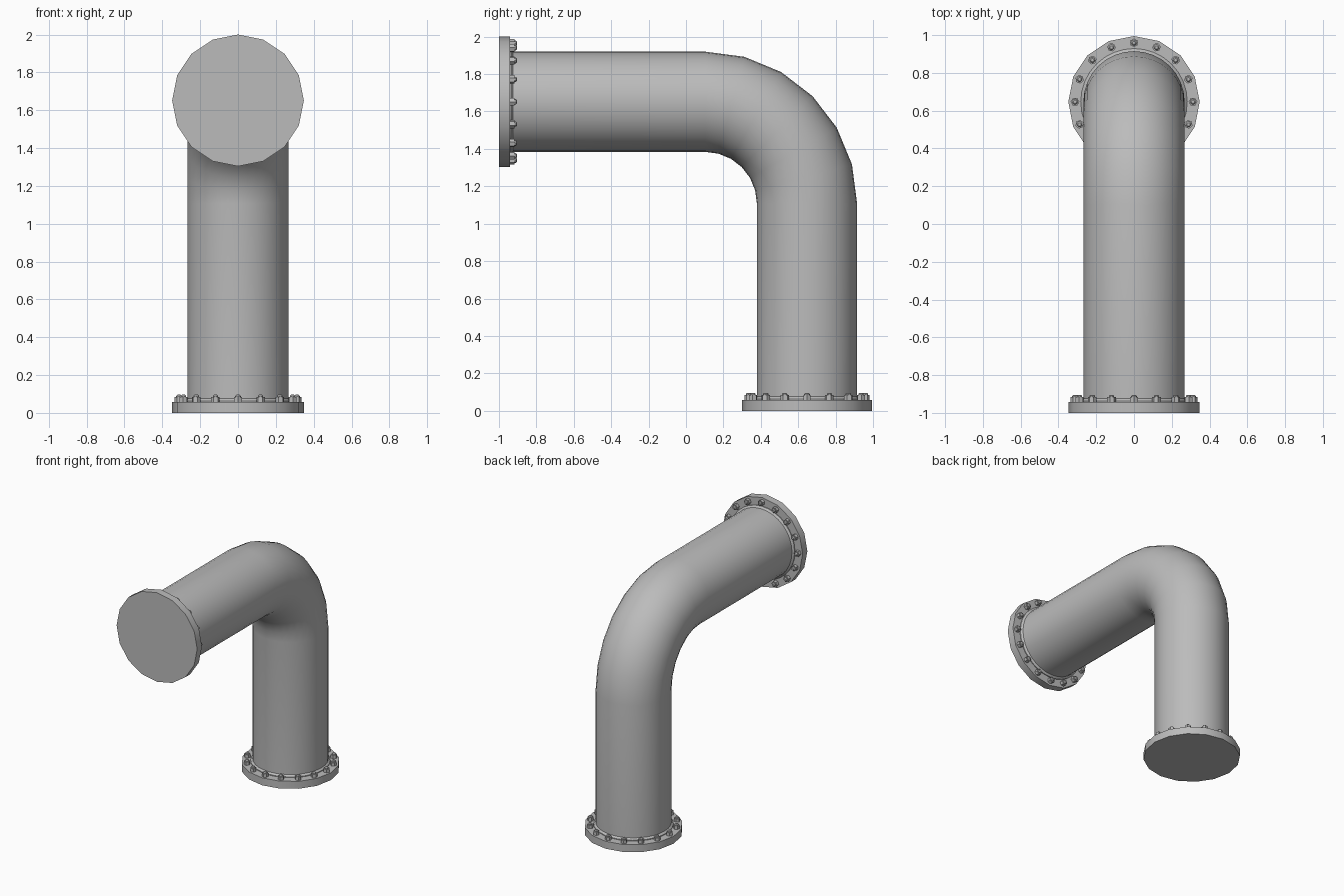
import bpy, bmesh, math
from mathutils import Matrix, Vector

cube = bpy.data.objects.get("Cube")
if cube:
    bpy.data.objects.remove(cube, do_unlink=True)

PIPE_R, FLANGE_R, FLANGE_T = 0.268, 0.348, 0.058
BOLT_RING, BOLTS = 0.312, 16
AXIS_Y, AXIS_Z = 0.647, 1.652
BEND_R = 0.545

steel = bpy.data.materials.new("grey steel")
steel.use_nodes = True
grey = (0.5, 0.5, 0.5, 1)
steel.diffuse_color = grey
steel.node_tree.nodes["Principled BSDF"].inputs["Base Color"].default_value = grey


def add_object(name, bm, angle):
    bmesh.ops.recalc_face_normals(bm, faces=bm.faces)
    mesh = bpy.data.meshes.new(name)
    bm.to_mesh(mesh)
    bm.free()
    mesh.materials.append(steel)
    obj = bpy.data.objects.new(name, mesh)
    bpy.context.collection.objects.link(obj)
    bpy.ops.object.select_all(action='DESELECT')
    obj.select_set(True)
    bpy.context.view_layer.objects.active = obj
    bpy.ops.object.shade_smooth_by_angle(angle=math.radians(angle))
    return obj


def lathe(bm, profile, sides, matrix=Matrix()):
    """Stack rings of (radius, height) and cap both ends."""
    rings = []
    for r, h in profile:
        ring = []
        for i in range(sides):
            a = math.tau * i / sides
            ring.append(bm.verts.new(matrix @ Vector((r * math.cos(a), r * math.sin(a), h))))
        rings.append(ring)
    for low, high in zip(rings, rings[1:]):
        for i in range(sides):
            j = (i + 1) % sides
            bm.faces.new((low[i], low[j], high[j], high[i]))
    bm.faces.new(rings[0][::-1])
    bm.faces.new(rings[-1])


# Elbow pipe: circular section swept up, round the bend and forward
def build_pipe(sides=32, steps=6):
    path = [(AXIS_Y, 0.03, 0)]
    for k in range(steps + 1):
        a = math.pi / 2 * k / steps
        path.append((AXIS_Y - BEND_R + BEND_R * math.cos(a),
                     AXIS_Z - BEND_R + BEND_R * math.sin(a), a))
    path.append((-0.97, AXIS_Z, math.pi / 2))
    bm = bmesh.new()
    rings = []
    for y, z, a in path:
        place = Matrix.Translation((0, y, z)) @ Matrix.Rotation(a, 4, 'X')
        rings.append(bmesh.ops.create_circle(bm, segments=sides, radius=PIPE_R, matrix=place)["verts"])
    for low, high in zip(rings, rings[1:]):
        for i in range(sides):
            j = (i + 1) % sides
            bm.faces.new((low[i], low[j], high[j], high[i]))
    add_object("elbow_pipe", bm, 40)


# Flange plate, weld collar and ring of bolts at one end of the pipe
def build_end(prefix, place):
    bm = bmesh.new()
    lathe(bm, [(FLANGE_R, 0), (FLANGE_R, FLANGE_T)], 16)
    add_object(prefix + "_flange", bm, 30).matrix_world = place

    bm = bmesh.new()
    lathe(bm, [(PIPE_R + 0.014, FLANGE_T - 0.01), (PIPE_R + 0.014, FLANGE_T + 0.006),
               (PIPE_R, FLANGE_T + 0.018)], 32)
    add_object(prefix + "_weld_collar", bm, 40).matrix_world = place

    bm = bmesh.new()
    for i in range(BOLTS):
        spot = Matrix.Rotation(math.tau * i / BOLTS, 4, 'Z') @ Matrix.Translation((BOLT_RING, 0, 0))
        lathe(bm, [(0.023, FLANGE_T - 0.01), (0.023, FLANGE_T + 0.025)], 6, spot)
        lathe(bm, [(0.015, FLANGE_T + 0.02), (0.015, FLANGE_T + 0.032),
                   (0.009, FLANGE_T + 0.038)], 8, spot)
    add_object(prefix + "_bolts", bm, 30).matrix_world = place


build_pipe()
build_end("base", Matrix.Translation((0, AXIS_Y, 0)))
build_end("front", Matrix.Translation((0, -1, AXIS_Z)) @ Matrix.Rotation(-math.pi / 2, 4, 'X'))
